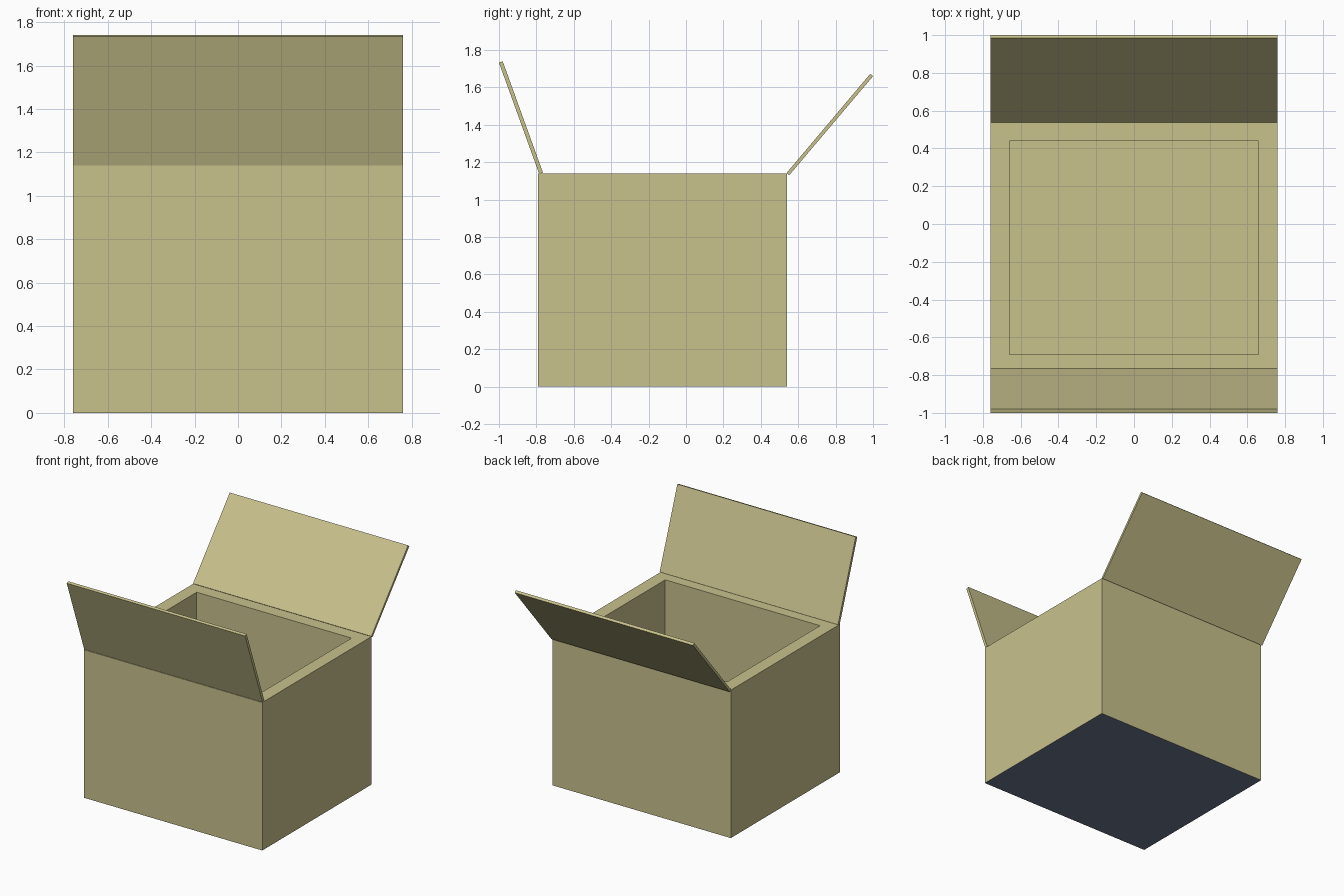
import bpy, bmesh
from mathutils import Vector

if "Cube" in bpy.data.objects:
    bpy.data.objects.remove(bpy.data.objects["Cube"])


def material(name, srgb):
    m = bpy.data.materials.new(name)
    lin = [((c / 255 + 0.055) / 1.055) ** 2.4 for c in srgb]
    m.diffuse_color = (*lin, 1)
    m.use_nodes = True
    m.node_tree.nodes["Principled BSDF"].inputs["Base Color"].default_value = m.diffuse_color
    return m


card = material("cardboard", (200, 193, 140))
base = material("blue_grey_base", (108, 119, 142))
HALF_W = 0.76


def finish(bm, name, mats):
    bmesh.ops.recalc_face_normals(bm, faces=bm.faces)
    me = bpy.data.meshes.new(name)
    bm.to_mesh(me)
    bm.free()
    for m in mats:
        me.materials.append(m)
    ob = bpy.data.objects.new(name, me)
    bpy.context.collection.objects.link(ob)
    return ob


# Box body: solid block, rim inset on top, cavity pushed down
y0, y1, height, wall, floor = -0.79, 0.54, 1.14, 0.10, 0.10
bm = bmesh.new()
bmesh.ops.create_cube(bm, size=1)
for v in bm.verts:
    v.co = Vector((v.co.x * 2 * HALF_W, (y0 + y1) / 2 + v.co.y * (y1 - y0),
                   (v.co.z + 0.5) * height))
bm.normal_update()
top = max(bm.faces, key=lambda f: f.calc_center_median().z)
bmesh.ops.inset_individual(bm, faces=[top], thickness=wall, use_even_offset=True)
cavity = bmesh.ops.extrude_discrete_faces(bm, faces=[top])["faces"][0]
bmesh.ops.translate(bm, verts=cavity.verts, vec=(0, 0, floor - height))
# Underside has its own colour
for f in bm.faces:
    f.material_index = int(f.calc_center_median().z < 0.001)
finish(bm, "box_body", [card, base])


# Flaps: thin side profile extruded across the full width
def flap(name, profile):
    bm = bmesh.new()
    face = bm.faces.new([bm.verts.new((-HALF_W, y, z)) for y, z in profile])
    ext = bmesh.ops.extrude_face_region(bm, geom=[face])["geom"]
    bmesh.ops.translate(bm, vec=(2 * HALF_W, 0, 0),
                        verts=[e for e in ext if isinstance(e, bmesh.types.BMVert)])
    finish(bm, name, [card])


flap("front_flap", [(-0.785, 1.138), (-0.765, 1.145), (-0.98, 1.74), (-1.0, 1.733)])
flap("back_flap", [(0.538, 1.143), (0.552, 1.131), (1.0, 1.66), (0.985, 1.673)])
